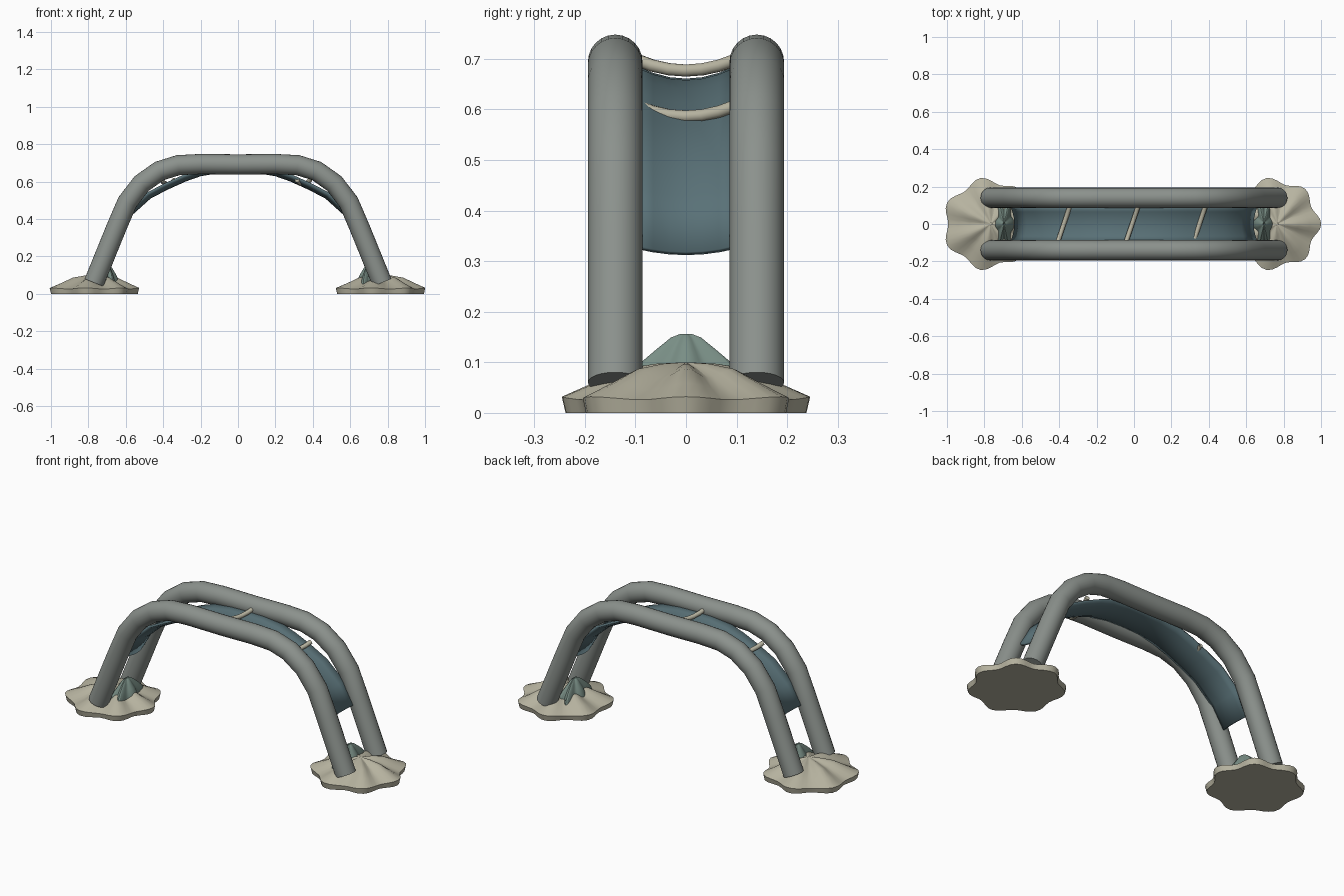
import bpy, bmesh, math
from mathutils import Vector

if "Cube" in bpy.data.objects:
    bpy.data.objects.remove(bpy.data.objects["Cube"])

def material(name, rgb):
    m = bpy.data.materials.new(name)
    m.diffuse_color = (*rgb, 1)
    m.use_nodes = True
    m.node_tree.nodes["Principled BSDF"].inputs["Base Color"].default_value = m.diffuse_color
    return m

GREY = material("grey_stem", (0.26, 0.285, 0.265))
BEIGE = material("pale_beige", (0.47, 0.45, 0.35))
TEAL = material("slate_teal", (0.10, 0.165, 0.185))
GREEN = material("grey_green", (0.19, 0.27, 0.235))

def loft(name, rings, mat, loop=True, caps=True, angle=40):
    """Skin equal-sized rings of points into one object."""
    bm = bmesh.new()
    rows = [[bm.verts.new(p) for p in r] for r in rings]
    n = len(rows[0])
    for a, b in zip(rows, rows[1:]):
        for i in range(n if loop else n - 1):
            j = (i + 1) % n
            bm.faces.new((a[i], a[j], b[j], b[i]))
    if caps:
        bm.faces.new(rows[0])
        bm.faces.new(rows[-1])
    bmesh.ops.recalc_face_normals(bm, faces=bm.faces)
    me = bpy.data.meshes.new(name)
    bm.to_mesh(me)
    bm.free()
    me.materials.append(mat)
    ob = bpy.data.objects.new(name, me)
    bpy.context.collection.objects.link(ob)
    bpy.ops.object.select_all(action='DESELECT')
    ob.select_set(True)
    bpy.context.view_layer.objects.active = ob
    bpy.ops.object.shade_smooth_by_angle(angle=math.radians(angle))
    return ob

def mirrored(half):
    """Right half of an xz profile (outer end first) to the whole arch."""
    return [Vector((-x, 0, z)) for x, z in half] + \
           [Vector((x, 0, z)) for x, z in reversed(half) if x > 0]

def tube(name, path, radius, mat, sides):
    rings = []
    for i, p in enumerate(path):
        t = (path[min(i + 1, len(path) - 1)] - path[max(i - 1, 0)]).normalized()
        u = t.cross(Vector((0, 1, 0)) if abs(t.y) < 0.7 else Vector((0, 0, 1))).normalized()
        v = t.cross(u)
        rings.append([p + radius * (u * math.cos(a) + v * math.sin(a))
                      for a in (2 * math.pi * k / sides for k in range(sides))])
    return loft(name, rings, mat)

# Two bent tubes forming the arch
arch = mirrored([(0.77, 0.06), (0.652, 0.35), (0.592, 0.49), (0.515, 0.59),
                 (0.42, 0.657), (0.32, 0.688), (0.2, 0.694), (0, 0.692)])
for label, y in (("front", -0.14), ("back", 0.14)):
    tube(label + "_arch_tube", [p + Vector((0, y, 0)) for p in arch], 0.054, GREY, 24)

# Sagging strip slung between the tubes
strip = mirrored([(0.635, 0.315), (0.57, 0.425), (0.47, 0.515), (0.38, 0.562),
                  (0.28, 0.607), (0.2, 0.635), (0.1, 0.652), (0, 0.655)])
rows = []
for i, p in enumerate(strip):
    t = strip[min(i + 1, len(strip) - 1)] - strip[max(i - 1, 0)]
    up = Vector((-t.z, 0, t.x)).normalized()
    rows.append([p + up * 0.026 * s * s + Vector((0, 0.1 * s, 0))
                 for s in (-1, -0.67, -0.33, 0, 0.33, 0.67, 1)])
sheet = loft("slung_strip", rows, TEAL, loop=False, caps=False)
solid = sheet.modifiers.new("thickness", 'SOLIDIFY')
solid.thickness = 0.012
solid.offset = 0

# Slanted, sagging cross rungs
for label, x, z in (("left", -0.375, 0.586), ("middle", -0.01, 0.677), ("right", 0.35, 0.586)):
    pts = [Vector((x + 0.034 * s, 0.1 * s, z + 0.022 * s * s))
           for s in (-1, -0.67, -0.33, 0, 0.33, 0.67, 1)]
    tube(label + "_rung", pts, 0.0125, BEIGE, 10)

# Scalloped feet with radiating folds
N = 56
ANGLES = [2 * math.pi * k / N for k in range(N)]

def foot_ring(cx, scale, z, fold):
    ring = []
    for a in ANGLES:
        lobe = 1 - 2 * abs(math.sin(3.5 * a)) ** 2
        r = scale * (0.232 - 0.013 * math.cos(a) + 0.017 * lobe)
        ring.append((cx + r * math.cos(a), r * math.sin(a), z + fold * lobe))
    return ring

# Small folded sprout on the inner side of each foot
def sprout_ring(cx, side, scale, z):
    ring = []
    for a in ANGLES:
        r = scale * (1 + 0.16 * math.cos(6 * a))
        ring.append((cx + side * 0.052 * r * math.cos(a), 0.115 * r * math.sin(a), z))
    return ring

for label, side in (("left", -1), ("right", 1)):
    cx = side * 0.765
    loft(label + "_foot", [foot_ring(cx, 0.97, 0, 0), foot_ring(cx, 1, 0.029, 0.003),
                           foot_ring(cx, 0.75, 0.052, 0.007), foot_ring(cx, 0.5, 0.078, 0.009),
                           foot_ring(cx, 0.25, 0.092, 0.005), foot_ring(cx, 0.02, 0.1, 0)],
         BEIGE, angle=28)
    loft(label + "_sprout", [sprout_ring(side * 0.695, -side, s, z) for s, z in
                             ((1, 0.05), (0.93, 0.075), (0.7, 0.105), (0.45, 0.13),
                              (0.25, 0.149), (0.1, 0.156), (0.02, 0.15))],
         GREEN, angle=28)
